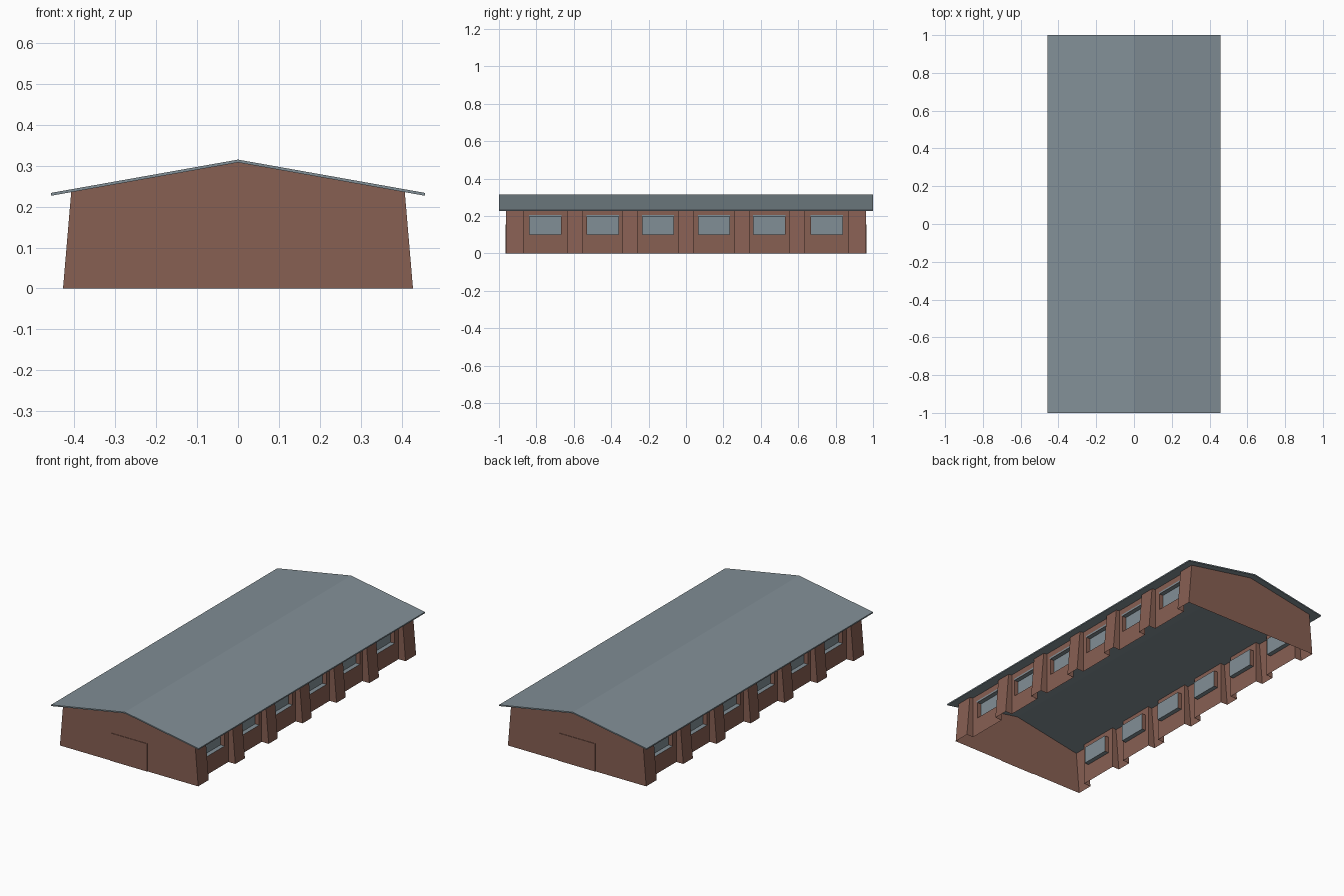
import bpy, bmesh

if "Cube" in bpy.data.objects:
    bpy.data.objects.remove(bpy.data.objects["Cube"])


def material(name, color):
    m = bpy.data.materials.new(name)
    m.diffuse_color = (*color, 1)
    m.use_nodes = True
    m.node_tree.nodes["Principled BSDF"].inputs["Base Color"].default_value = m.diffuse_color
    return m


BRICK = material("brick_brown", (0.245, 0.115, 0.086))
SLATE = material("slate_grey", (0.222, 0.275, 0.305))

END = 0.963                    # gable plane
WALL_X = 0.385                 # recessed bay wall
BASE_X, TOP_X = 0.428, 0.408   # tapered pier face
RIDGE, SLOPE = 0.308, 0.178
WIN_Z0, WIN_Z1, WIN_W, DEPTH = 0.102, 0.197, 0.083, 0.025


def under(x):
    return RIDGE - SLOPE * abs(x)


def make(name, faces, mats, mirror_y=False):
    """faces: list of (corner points, material index); mirrored across x (and y)."""
    bm = bmesh.new()
    for pts, mi in faces:
        f = bm.faces.new([bm.verts.new(p) for p in pts])
        f.material_index = mi
    bmesh.ops.remove_doubles(bm, verts=bm.verts, dist=1e-5)
    bmesh.ops.recalc_face_normals(bm, faces=bm.faces)
    me = bpy.data.meshes.new(name)
    bm.to_mesh(me)
    bm.free()
    for m in mats:
        me.materials.append(m)
    ob = bpy.data.objects.new(name, me)
    bpy.context.collection.objects.link(ob)
    mod = ob.modifiers.new("mirror", 'MIRROR')
    mod.use_axis = (True, mirror_y, False)
    mod.merge_threshold = 1e-4
    return ob


def bay_quad(x, y0, y1, z0, z1):
    return [(x, y0, z0), (x, y1, z0), (x, y1, z1), (x, y0, z1)]


# Shell: hollow walls with tapered piers, open underneath
piers = [(-END, -0.87), (-0.635, -0.55), (-0.34, -0.26), (-0.04, 0.04),
         (0.26, 0.34), (0.55, 0.635), (0.87, END)]
top = under(WALL_X)
walls, windows, lintels = [], [], []
for a, b in piers:
    walls.append(([(BASE_X, a, 0), (BASE_X, b, 0),
                   (TOP_X, b, under(TOP_X)), (TOP_X, a, under(TOP_X))], 0))
    for y in (a, b):
        if abs(y) < END:
            walls.append(([(WALL_X, y, 0), (BASE_X, y, 0),
                           (TOP_X, y, under(TOP_X)), (WALL_X, y, top)], 0))

# Bays: wall around an opening, brick jambs, grey sill, head and pane
for p, q in zip(piers, piers[1:]):
    y0, y1 = p[1], q[0]
    c = (y0 + y1) / 2
    w0, w1 = c - WIN_W, c + WIN_W
    for ya, yb, za, zb in ((y0, w0, 0, top), (w1, y1, 0, top),
                           (w0, w1, 0, WIN_Z0), (w0, w1, WIN_Z1, top)):
        walls.append((bay_quad(WALL_X, ya, yb, za, zb), 0))
    xi = WALL_X - DEPTH
    for y in (w0, w1):
        walls.append(([(WALL_X, y, WIN_Z0), (xi, y, WIN_Z0),
                       (xi, y, WIN_Z1), (WALL_X, y, WIN_Z1)], 0))
    for z in (WIN_Z0, WIN_Z1):
        windows.append(([(WALL_X, w0, z), (WALL_X, w1, z), (xi, w1, z), (xi, w0, z)], 0))
    windows.append((bay_quad(xi, w0, w1, WIN_Z0, WIN_Z1), 0))
    # thin strip over the opening
    lintels.append((bay_quad(WALL_X + 0.002, w0 - 0.003, w1 + 0.003, WIN_Z1, WIN_Z1 + 0.009), 0))

# Gable ends
for y in (-END, END):
    walls.append(([(0, y, 0), (BASE_X, y, 0), (TOP_X, y, under(TOP_X)), (0, y, RIDGE)], 0))
make("walls", walls, [BRICK])
make("windows", windows, [SLATE])
make("window_lintels", lintels, [SLATE])

# Doors: thin plates on both gables
dw, dh, dy = 0.113, 0.155, END + 0.003
make("doors", [
    ([(0, dy, 0), (dw, dy, 0), (dw, dy, dh), (0, dy, dh)], 0),
    ([(dw, END, 0), (dw, dy, 0), (dw, dy, dh), (dw, END, dh)], 0),
    ([(0, END, dh), (dw, END, dh), (dw, dy, dh), (0, dy, dh)], 0)],
    [BRICK], mirror_y=True)

# Roof: thin folded slab overhanging all round
E, T = 0.457, 0.007
prof = [(0, RIDGE), (E, under(E)), (E, under(E) + T), (0, RIDGE + T)]
roof = [([(x, s, z) for x, z in prof], 0) for s in (-1, 1)]
for (xa, za), (xb, zb) in zip(prof[:3], prof[1:]):
    roof.append(([(xa, -1, za), (xb, -1, zb), (xb, 1, zb), (xa, 1, za)], 0))
make("roof", roof, [SLATE])
